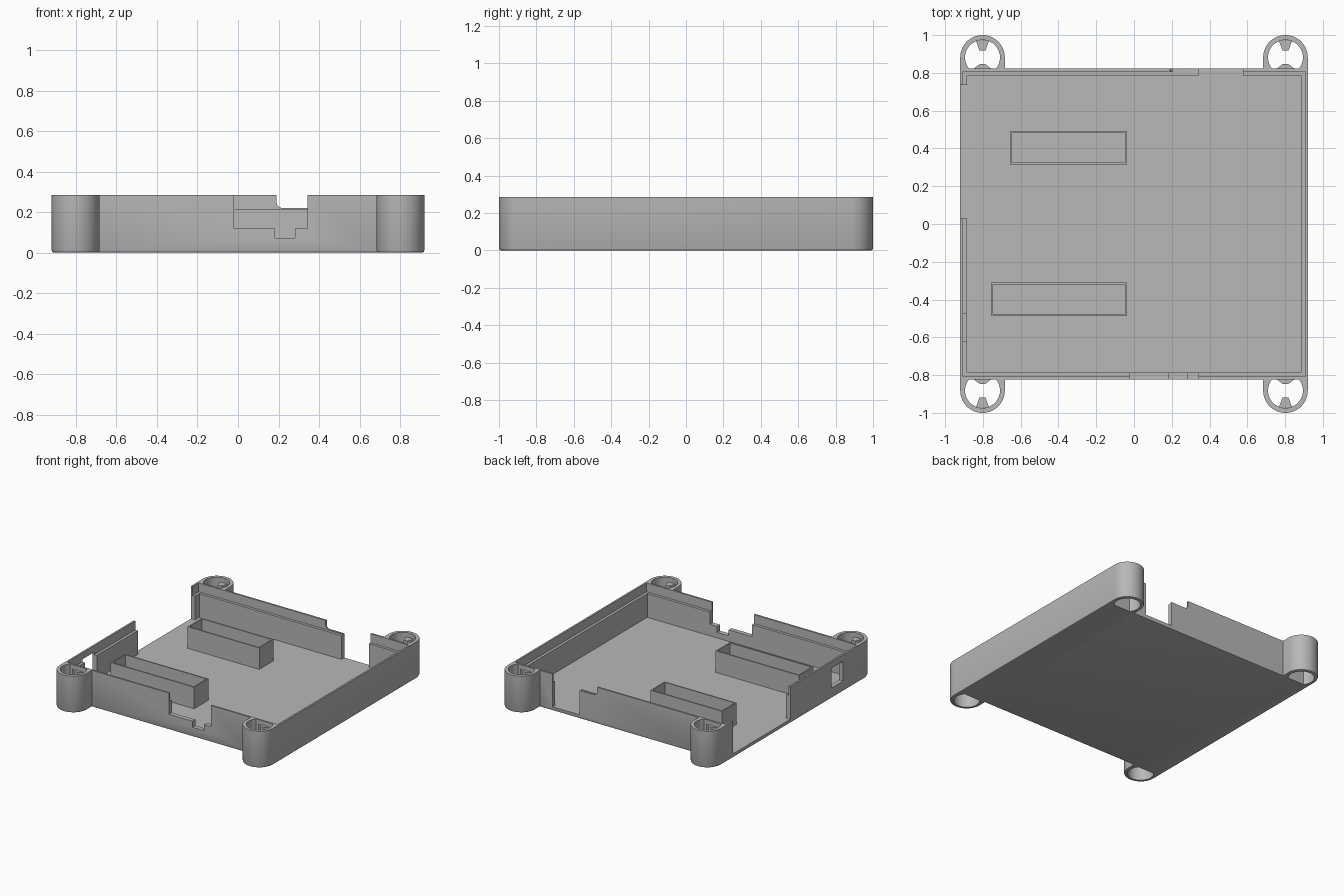
import bpy, bmesh, math

cube = bpy.data.objects.get("Cube")
if cube:
    bpy.data.objects.remove(cube, do_unlink=True)

grey = bpy.data.materials.new("plain_grey")
grey.use_nodes = True
grey.diffuse_color = (0.48, 0.48, 0.48, 1)
grey.node_tree.nodes["Principled BSDF"].inputs["Base Color"].default_value = grey.diffuse_color

HX, HY, H = 0.92, 0.822, 0.285      # case half sizes and height
FLOOR, LEDGE = 0.03, 0.215
PX, PY, PR = 0.802, 0.882, 0.118    # corner posts


def prism(name, points, z0, z1, bottom_bevel=0.0):
    """Extrude a closed xy outline from z0 to z1."""
    bm = bmesh.new()
    face = bm.faces.new([bm.verts.new((x, y, z0)) for x, y in points])
    new = bmesh.ops.extrude_face_region(bm, geom=[face])["geom"]
    for v in new:
        if isinstance(v, bmesh.types.BMVert):
            v.co.z = z1
    bmesh.ops.recalc_face_normals(bm, faces=bm.faces)
    if bottom_bevel:
        rim = [e for e in bm.edges if all(abs(v.co.z - z0) < 1e-5 for v in e.verts)]
        bmesh.ops.bevel(bm, geom=rim, offset=bottom_bevel, segments=2,
                        profile=0.5, affect='EDGES')
    mesh = bpy.data.meshes.new(name)
    bm.to_mesh(mesh)
    bm.free()
    mesh.materials.append(grey)
    obj = bpy.data.objects.new(name, mesh)
    bpy.context.collection.objects.link(obj)
    return obj


def box(name, x0, x1, y0, y1, z0, z1):
    return prism(name, [(x0, y0), (x1, y0), (x1, y1), (x0, y1)], z0, z1)


def arc(cx, cy, r, a0, a1, n):
    steps = [math.radians(a0 + (a1 - a0) * i / n) for i in range(n + 1)]
    return [(cx + r * math.cos(a), cy + r * math.sin(a)) for a in steps]


def cut(target, cutter):
    """Subtract the cutter and throw it away."""
    mod = target.modifiers.new("cut", 'BOOLEAN')
    mod.operation = 'DIFFERENCE'
    mod.solver = 'EXACT'
    mod.object = cutter
    bpy.context.view_layer.objects.active = target
    bpy.ops.object.modifier_apply(modifier=mod.name)
    bpy.data.objects.remove(cutter, do_unlink=True)


# Outer shell: rectangle with a rounded post at each corner
neck = PX - PR
outline = (arc(PX, PY, PR, 0, 180, 28) + [(neck, HY), (-neck, HY)]
           + arc(-PX, PY, PR, 0, 180, 28)
           + arc(-PX, -PY, PR, 180, 360, 28) + [(-neck, -HY), (neck, -HY)]
           + arc(PX, -PY, PR, 180, 360, 28))
shell = prism("case_shell", outline, 0, H, 0.01)

# Cavity, with a wider upper part that leaves a thin lip and a ledge
for inset, z in ((0.035, FLOOR), (0.014, LEDGE)):
    x, y = HX - inset, HY - inset
    cut(shell, box("cavity", -x, x, -y, y, z, 1))

# Front connector opening
cut(shell, box("front_opening", -0.02, 0.342, -0.9, -0.7, 0.12, 1))
cut(shell, box("front_slot", 0.183, 0.282, -0.9, -0.7, 0.073, 0.2))

# Back gap and the low step beside it
cut(shell, box("back_gap", 0.342, 0.577, 0.7, 0.9, FLOOR, 1))
step = box("back_step", 0.19, 0.4, 0.7, 0.9, 0.22, 1)
bm = bmesh.new()
bm.from_mesh(step.data)
edge = [e for e in bm.edges
        if all(v.co.x < 0.2 and v.co.z < 0.3 for v in e.verts)]
bmesh.ops.bevel(bm, geom=edge, offset=0.03, segments=6, profile=0.5, affect='EDGES')
bm.to_mesh(step.data)
bm.free()
cut(shell, step)

# Side gap and small side window
cut(shell, box("side_gap", -1, -0.8, 0.03, 0.735, FLOOR, 1))
cut(shell, box("side_window", -1, -0.8, -0.62, -0.475, 0.08, 0.235))

# Post bores, flattened where they meet the case wall, with two clips each
bore = 0.0925
low = math.degrees(math.asin((HY - PY) / bore))
for sx, side in ((1, "left"), (-1, "right")):
    for sy, end in ((1, "back"), (-1, "front")):
        pts = [(sx * x, sy * y) for x, y in arc(PX, PY, bore, low, 180 - low, 36)]
        cut(shell, prism("bore", pts, -0.1, 1))
        for way, label, wide, deep in ((1, "outer", 0.035, 0.09), (-1, "inner", 0.053, 0.064)):
            clip = [(-wide, deep), (-0.016, 0.036), (0.016, 0.036), (wide, deep)]
            prism(f"{end}_{side}_{label}_clip",
                  [(sx * PX + u, sy * (PY + way * v)) for u, v in clip], 0.12, 0.25)

bpy.ops.object.select_all(action='DESELECT')
shell.select_set(True)
bpy.context.view_layer.objects.active = shell
bpy.ops.object.shade_smooth_by_angle(angle=math.radians(30))

# Two open-topped trays on the floor
for name, x0, y0, y1 in (("back_tray", -0.657, 0.316, 0.492),
                         ("front_tray", -0.757, -0.486, -0.311)):
    t = 0.01
    tray = box(name, x0, -0.038, y0, y1, FLOOR - 0.01, 0.198)
    cut(tray, box("tray_inside", x0 + t, -0.038 - t, y0 + t, y1 - t, FLOOR + 0.001, 1))
